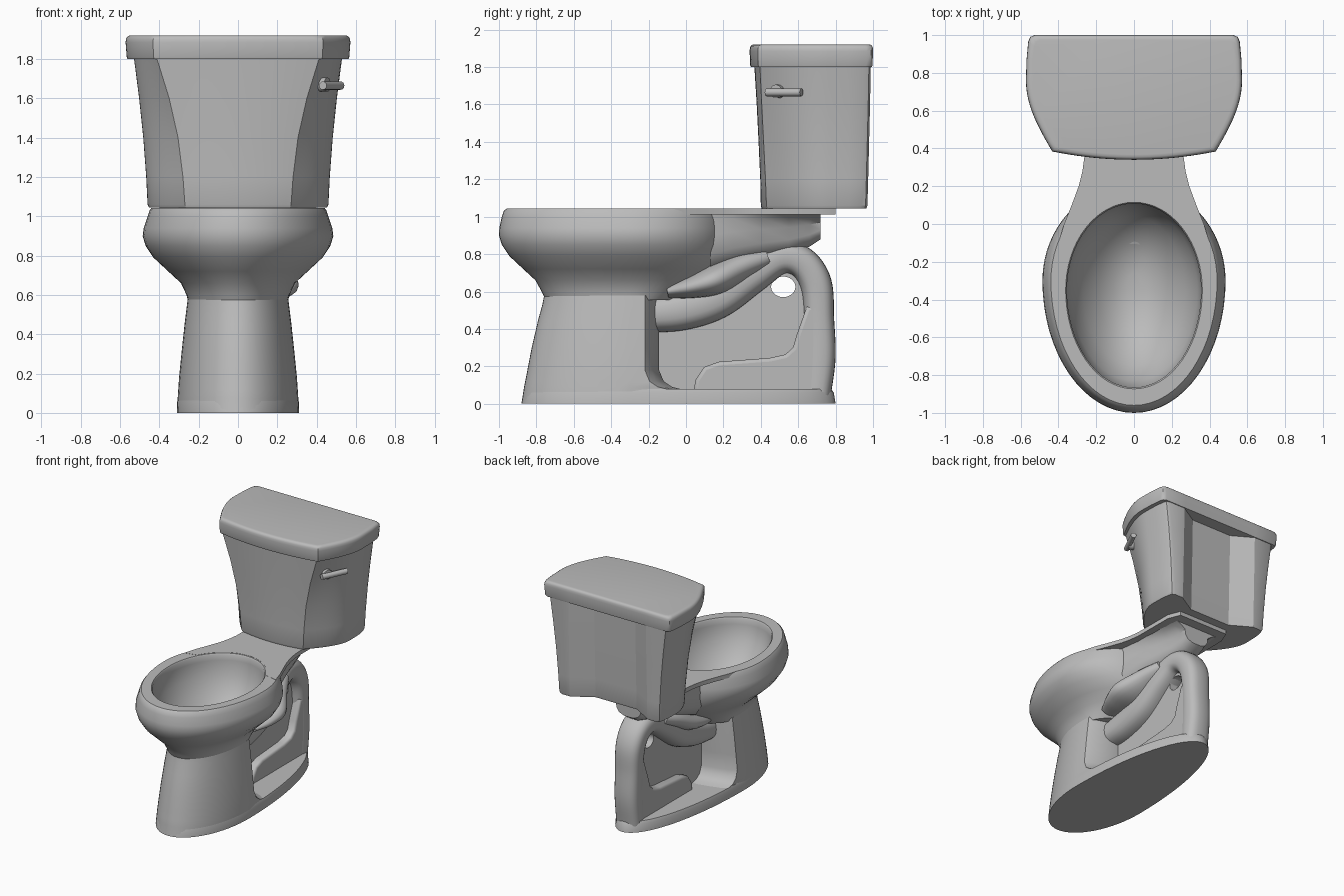
import bpy, bmesh, math
from mathutils import Vector

if "Cube" in bpy.data.objects:
    bpy.data.objects.remove(bpy.data.objects["Cube"], do_unlink=True)

GREY = (0.5, 0.5, 0.5, 1)
mat = bpy.data.materials.new("porcelain_grey")
mat.use_nodes = True
mat.diffuse_color = GREY
mat.node_tree.nodes["Principled BSDF"].inputs["Base Color"].default_value = GREY


def finish(obj, angle=40):
    obj.data.materials.clear()
    obj.data.materials.append(mat)
    for o in bpy.context.selected_objects:
        o.select_set(False)
    bpy.context.view_layer.objects.active = obj
    obj.select_set(True)
    bpy.ops.object.shade_smooth_by_angle(angle=math.radians(angle))
    return obj


def loft(name, rings, angle=40):
    """Skin a list of equal-length closed rings and cap both ends."""
    bm = bmesh.new()
    vs = [[bm.verts.new(p) for p in r] for r in rings]
    n = len(vs[0])
    for a, b in zip(vs, vs[1:]):
        for i in range(n):
            j = (i + 1) % n
            bm.faces.new((a[i], a[j], b[j], b[i]))
    bm.faces.new(vs[0])
    bm.faces.new(vs[-1])
    bmesh.ops.recalc_face_normals(bm, faces=bm.faces)
    me = bpy.data.meshes.new(name)
    bm.to_mesh(me)
    bm.free()
    obj = bpy.data.objects.new(name, me)
    bpy.context.collection.objects.link(obj)
    return finish(obj, angle)


def egg(z, w, yf, yb, yc=-0.3, n=64):
    """Oval ring with different front and back lengths."""
    pts = []
    for i in range(n):
        a = 2 * math.pi * i / n
        s = math.sin(a)
        pts.append((w * math.cos(a), yc + s * ((yb - yc) if s > 0 else (yc - yf)), z))
    return pts


def spline(keys, steps=6):
    """Catmull-Rom interpolation of key tuples."""
    k = [Vector(p) for p in keys]
    k = [2 * k[0] - k[1]] + k + [2 * k[-1] - k[-2]]
    out = []
    for i in range(1, len(k) - 2):
        a, b, c, d = k[i - 1:i + 3]
        for s in range(steps):
            t = s / steps
            out.append(0.5 * (2 * b + (c - a) * t + (2 * a - 5 * b + 4 * c - d) * t * t
                              + (3 * b - a - 3 * c + d) * t ** 3))
    return out + [k[-2]]


def sweep(name, keys, power):
    """Tube through (centre x, y, z, in-plane radius, sideways radius) keys."""
    path = spline(keys)
    rings = []
    for i, p in enumerate(path):
        q0, q1 = path[max(i - 1, 0)], path[min(i + 1, len(path) - 1)]
        ty, tz = q1[1] - q0[1], q1[2] - q0[2]
        m = math.hypot(ty, tz)
        ring = []
        for j in range(24):
            c, s = math.cos(math.pi * j / 12), math.sin(math.pi * j / 12)
            u = p[3] * math.copysign(abs(c) ** power, c)
            ring.append((p[0] + p[4] * math.copysign(abs(s) ** power, s),
                         p[1] - tz / m * u, p[2] + ty / m * u))
        rings.append(ring)
    return loft(name, rings, 50)


# Bowl: outside from bottom to rim, then down the inside
outer = [(0.555, .25, -.75, -.05), (0.60, .262, -.772, .02), (0.66, .29, -.805, .10),
         (0.72, .355, -.87, .17), (0.79, .43, -.945, .20), (0.85, .47, -.985, .21),
         (0.90, .485, -1.0, .215), (0.94, .48, -.998, .215), (1.0, .46, -.985, .21),
         (1.03, .45, -.975, .205), (1.043, .44, -.96, .20)]
inner = [(1.043, .362, -.873, .115), (1.033, .355, -.865, .108), (0.99, .355, -.865, .108),
         (0.88, .335, -.83, .09), (0.76, .27, -.75, .04), (0.67, .19, -.64, -.05),
         (0.61, .11, -.52, -.15), (0.59, .04, -.4, -.26)]
loft("bowl", [egg(*r) for r in outer] + [egg(*r, yc=-.35) for r in inner])

# Deck behind the bowl opening, running under the tank
side = [(.40, -.1), (.37, 0), (.33, .1), (.293, .2), (.273, .28), (.262, .36), (.26, .7), (.22, .8)]
hole = []
for i in range(17):
    a = math.radians(35 + 110 * i / 16)
    hole.append((.37 * math.cos(a), -.35 + .475 * math.sin(a)))
outline = side + [(-x, y) for x, y in reversed(side)] + hole[::-1]
loft("deck", [[(x, y, z) for x, y in outline] for z in (1.012, 1.0445)])

# Throat: flared body below the deck
rings = []
for y, zb, hw in [(.13, .68, .235), (.25, .73, .215), (.4, .77, .17), (.55, .80, .13),
                  (.66, .84, .11), (.72, .88, .11)]:
    h = 1.02 - zb
    half = [(max(hw, .22), 1.02), (hw * .5 + .11, 1.02 - .1 * h), (hw, 1.02 - .35 * h),
            (hw * .96, zb + .35 * h), (hw * .75, zb + .12 * h), (hw * .35, zb)]
    rings.append([(x, y, z) for x, z in half] + [(-x, y, z) for x, z in reversed(half)])
loft("throat", rings)

# Front pedestal with a hollowed back face that flares into the base
rings = []
for z, w, yf, yb in [(0, .31, -.88, -.08), (.075, .307, -.868, -.09), (.09, .306, -.866, -.15),
                     (.12, .304, -.86, -.195), (.18, .30, -.848, -.22), (.3, .288, -.825, -.22),
                     (.45, .272, -.79, -.22), (.53, .262, -.768, -.22), (.58, .256, -.758, -.22)]:
    ring = []
    for i in range(33):
        a = math.pi * (1 + i / 32)
        ring.append((w * math.cos(a), -.3 + (-.3 - yf) * math.sin(a), z))
    edge = w * (.955 if yb > -.1 else .985)
    ring.append((edge, yb, z))
    ring += [(w * k, yb + .09 * (1 - abs(k)) ** 0.6, z) for k in (.8, .5, .25, -.25, -.5, -.8)]
    ring.append((-edge, yb, z))
    rings.append(ring)
loft("front_pedestal", rings)

# Base plate
loft("base", [egg(0, .311, -.88, .80), egg(.06, .309, -.87, .79), egg(.08, .302, -.86, .775)])

# Trapway loop, and the wider flank that joins it to the bowl
sweep("trapway", [(0, -.22, .475, .095, .15), (0, -.03, .50, .11, .15), (0, .16, .565, .115, .15),
                  (0, .34, .69, .11, .14), (0, .5, .78, .09, .12), (0, .62, .755, .085, .11),
                  (0, .695, .64, .085, .105), (0, .712, .45, .08, .10), (0, .715, .25, .085, .10),
                  (0, .70, .05, .075, .10)], .75)
sweep("trapway_flank", [(.03, -.1, .60, .04, .20), (.045, .03, .625, .065, .245),
                        (.05, .16, .665, .085, .255), (.02, .3, .735, .08, .20),
                        (0, .44, .785, .06, .14)], .9)


def plate(name, loops, half, bevel=0.0):
    """Upright plate in the y-z plane; later loops are holes."""
    cu = bpy.data.curves.new(name, 'CURVE')
    cu.dimensions, cu.fill_mode = '2D', 'BOTH'
    cu.extrude, cu.bevel_depth, cu.bevel_resolution = half - bevel, bevel, 3
    for pts in loops:
        sp = cu.splines.new('POLY')
        sp.points.add(len(pts) - 1)
        for v, (y, z) in zip(sp.points, pts):
            v.co = (y, z, 0, 1)
        sp.use_cyclic_u = True
    obj = bpy.data.objects.new(name, cu)
    obj.rotation_euler = (math.pi / 2, 0, math.pi / 2)
    bpy.context.collection.objects.link(obj)
    for o in bpy.context.selected_objects:
        o.select_set(False)
    bpy.context.view_layer.objects.active = obj
    obj.select_set(True)
    bpy.ops.object.convert(target='MESH')
    return finish(bpy.context.object)


# Web inside the trapway loop with a through hole, and the raised foot
ring = [(.52 + .065 * math.cos(a * math.pi / 14), .625 + .055 * math.sin(a * math.pi / 14))
        for a in range(28)]
plate("web", [[(-.2, .05), (.7, .05), (.7, .62), (.62, .75), (.5, .76), (.36, .68),
               (.2, .56), (0, .49), (-.2, .47)], ring], .035)
plate("foot", [[(.06, .06), (.07, .12), (.11, .18), (.18, .205), (.45, .225), (.54, .245),
                (.59, .29), (.61, .36), (.66, .5), (.7, .5), (.7, .06)]], .095, .02)


def tank_ring(z, sx, cx, fy, cy, by, recess):
    """Plan section: bowed front, curved sides, recessed back."""
    half = [(cx * i / 10, fy + (cy - fy) * (i / 10) ** 2) for i in range(11)]
    half += [(cx + (sx - cx) * math.sin(i / 12 * math.pi / 2), cy + (.76 - cy) * i / 12)
             for i in range(1, 13)]
    half += [(sx - .003, .87), (sx - .012, by - .035), (sx - .022, by - .01), (sx - .045, by),
             (.34, by), (.18, by - recess)]
    return [(x, y, z) for x, y in half] + [(-x, y, z) for x, y in reversed(half[1:])]


# Tank and lid
loft("tank", [tank_ring(*r, .095) for r in [
    (1.045, .453, .265, .405, .435, .965), (1.06, .46, .27, .40, .43, .97),
    (1.2, .467, .28, .397, .425, .974), (1.4, .482, .305, .388, .415, .979),
    (1.6, .503, .35, .378, .405, .984), (1.81, .53, .415, .365, .395, .988)]], 24)
loft("tank_lid", [tank_ring(*r, 0) for r in [
    (1.80, .562, .426, .347, .389, .994), (1.81, .566, .429, .343, .386, .997),
    (1.885, .572, .433, .34, .384, 1.0), (1.902, .570, .431, .3415, .3855, .999),
    (1.913, .564, .427, .346, .390, .995), (1.919, .555, .42, .354, .398, .988),
    (1.921, .54, .41, .368, .41, .975)]], 42)


# Flush lever
def rod(name, a, b, r):
    a, b = Vector(a), Vector(b)
    bpy.ops.mesh.primitive_cylinder_add(vertices=24, radius=r, depth=(b - a).length,
                                        location=(a + b) / 2)
    o = bpy.context.object
    o.name = name
    o.rotation_euler = (b - a).to_track_quat('Z', 'Y').to_euler()
    return finish(o)


rod("lever_boss", (.40, .51, 1.67), (.455, .48, 1.67), .036)
rod("lever", (.432, .43, 1.665), (.522, .617, 1.665), .021)
